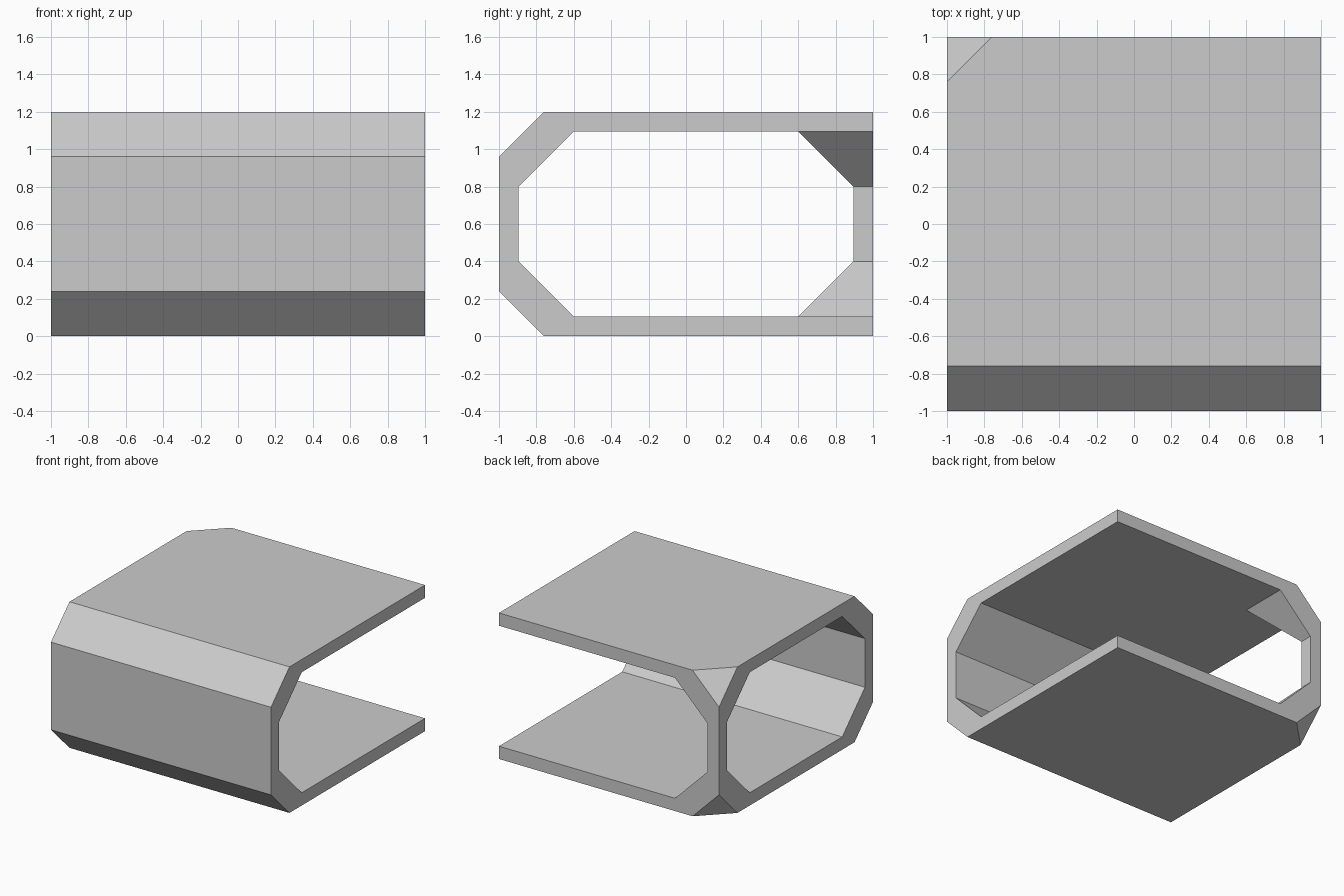
import bpy, bmesh
from mathutils import Vector

if "Cube" in bpy.data.objects:
    bpy.data.objects.remove(bpy.data.objects["Cube"])

H, T = 1.2, 0.105          # height, shell thickness
E = 1 - T                  # inner wall position


def add_object(name, bm):
    bmesh.ops.recalc_face_normals(bm, faces=bm.faces)
    mesh = bpy.data.meshes.new(name)
    bm.to_mesh(mesh)
    bm.free()
    ob = bpy.data.objects.new(name, mesh)
    bpy.context.collection.objects.link(ob)
    return ob


def prism(name, points, offset):
    """Closed prism swept from a planar outline."""
    bm = bmesh.new()
    face = bm.faces.new([bm.verts.new(p) for p in points])
    ext = bmesh.ops.extrude_face_region(bm, geom=[face], use_keep_orig=True)
    bmesh.ops.translate(bm, vec=offset,
                        verts=[v for v in ext["geom"] if isinstance(v, bmesh.types.BMVert)])
    return add_object(name, bm)


# Outer block, with the front edges and the back left corner bevelled off
bm = bmesh.new()
bmesh.ops.create_cube(bm, size=1)
bmesh.ops.scale(bm, vec=(2, 2, H), verts=bm.verts)
bmesh.ops.translate(bm, vec=(0, 0, H / 2), verts=bm.verts)
for top in (0, 1):
    z, s = (0.96, 1) if top else (0.24, -1)
    for point, normal in (((0, -1, z), (0, -1, s)), ((-1, 1, z), (-1, 1, s))):
        cut = bmesh.ops.bisect_plane(bm, geom=bm.verts[:] + bm.edges[:] + bm.faces[:],
                                     plane_co=Vector(point), plane_no=Vector(normal),
                                     clear_outer=True)
        edges = [g for g in cut["geom_cut"] if isinstance(g, bmesh.types.BMEdge)]
        bmesh.ops.contextual_create(bm, geom=edges)
shell = add_object("corridor_shell", bm)

# Octagonal passage running left to right
half = [(-0.6, T), (0.6, T), (E, 0.4), (E, 0.8),
        (0.6, H - T), (-0.6, H - T), (-E, 0.8), (-E, 0.4)]
passage = prism("passage_cutter", [(-1.2, y, z) for y, z in half], (2.4, 0, 0))

# Opening to the back, leaving only the back left post
side = [(-0.6, T), (1.2, T), (1.2, H - T), (-0.6, H - T), (-E, 0.8), (-E, 0.4)]
opening = prism("opening_cutter", [(x, 0, z) for x, z in side], (0, 1.2, 0))

for cutter in (passage, opening):
    cutter.hide_render = True
    cutter.hide_set(True)
    mod = shell.modifiers.new(cutter.name, "BOOLEAN")
    mod.operation = "DIFFERENCE"
    mod.solver = "EXACT"
    mod.object = cutter
